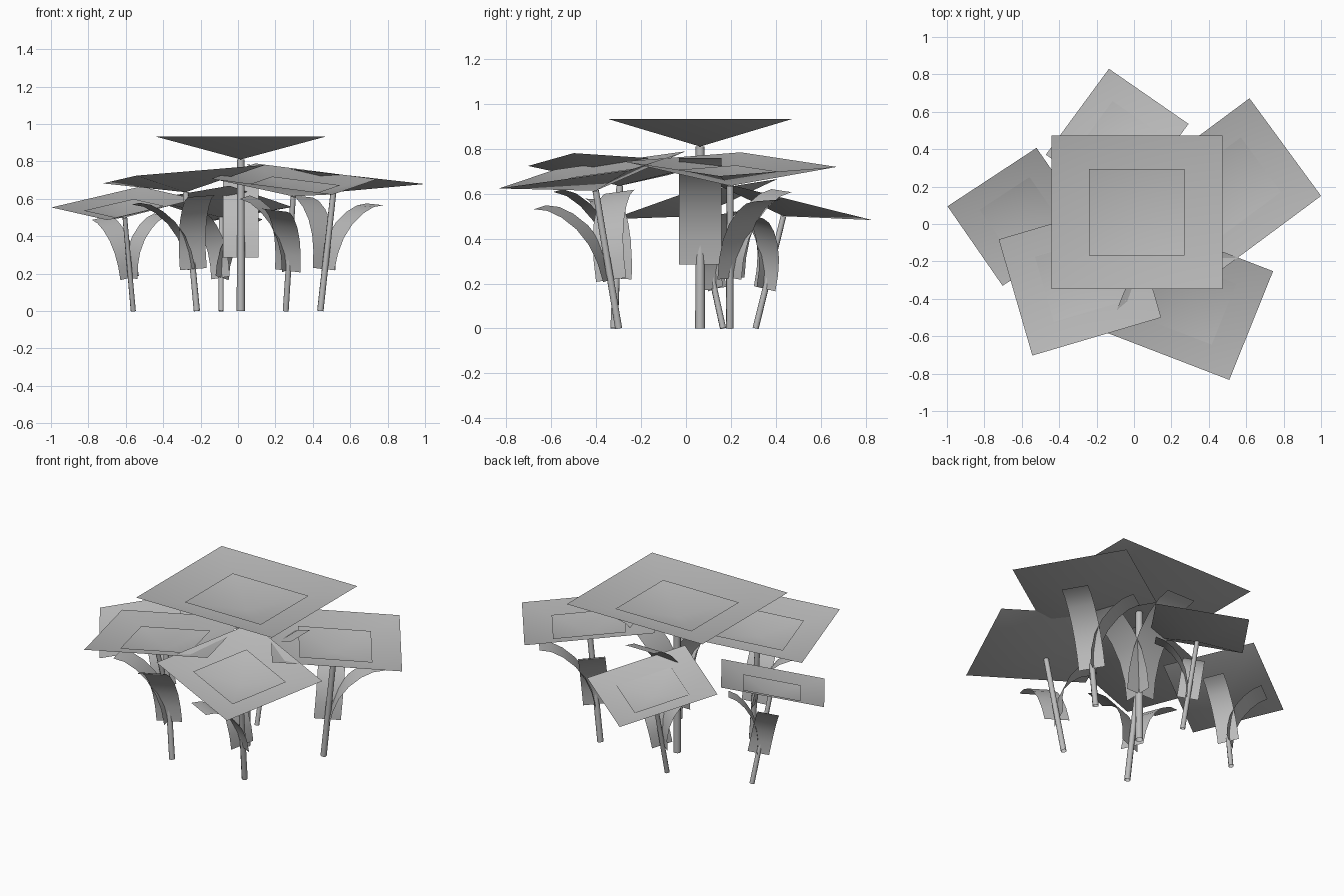
import bpy, bmesh, math
from mathutils import Matrix, Vector

if "Cube" in bpy.data.objects:
    bpy.data.objects.remove(bpy.data.objects["Cube"], do_unlink=True)

grey = bpy.data.materials.new("soft_grey")
grey.use_nodes = True
grey.diffuse_color = (0.5, 0.5, 0.5, 1)
grey.node_tree.nodes["Principled BSDF"].inputs["Base Color"].default_value = (0.5, 0.5, 0.5, 1)

# Proportions of the largest plant
STEM_H, CANOPY_DEPTH = 0.81, 0.123
HALF_X, HALF_Y = 0.457, 0.411
INNER_SCALE, INNER_LIFT = 0.56, 0.01
LEAF_HALF = 0.095
LEAF_PATH = [(0.01, 0.285), (0.025, 0.4), (0.06, 0.51), (0.12, 0.61),
             (0.2, 0.69), (0.28, 0.74), (0.36, 0.76)]


def finish(name, bm, matrix):
    mesh = bpy.data.meshes.new(name)
    bm.to_mesh(mesh)
    bm.free()
    mesh.materials.append(grey)
    for p in mesh.polygons:
        p.use_smooth = True
    obj = bpy.data.objects.new(name, mesh)
    obj.matrix_world = matrix
    bpy.context.scene.collection.objects.link(obj)


def stem(name, matrix):
    # Open tube from the ground to the canopy tip
    bm = bmesh.new()
    bmesh.ops.create_cone(bm, cap_ends=False, segments=8, radius1=0.022, radius2=0.02,
                          depth=STEM_H, matrix=Matrix.Translation((0, 0, STEM_H / 2)))
    finish(name, bm, matrix)


def canopy(name, matrix):
    # Shallow four-sided bowl, open at the top
    bm = bmesh.new()
    rim = [bm.verts.new((sx * HALF_X, sy * HALF_Y, CANOPY_DEPTH))
           for sx, sy in ((-1, -1), (1, -1), (1, 1), (-1, 1))]
    tip = bm.verts.new((0, 0, 0))
    for a, b in zip(rim, rim[1:] + rim[:1]):
        bm.faces.new((a, b, tip))
    finish(name, bm, matrix)


def leaf(name, matrix):
    # Strip that rises along the stem and arches outward
    bm = bmesh.new()
    rows = [[bm.verts.new((r, s * LEAF_HALF, z)) for s in (-1, 1)] for r, z in LEAF_PATH]
    for a, b in zip(rows, rows[1:]):
        bm.faces.new((a[0], b[0], b[1], a[1]))
    finish(name, bm, matrix)


def plant(name, base, tip, turn):
    # The plant leans and scales so its stem runs from base to tip
    axis = Vector(tip) - Vector((*base, 0))
    lean = Vector((0, 0, 1)).rotation_difference(axis).to_matrix().to_4x4()
    m = (Matrix.Translation((*base, 0)) @ lean
         @ Matrix.Rotation(math.radians(turn), 4, 'Z')
         @ Matrix.Scale(axis.length / STEM_H, 4))
    stem(name + "_stem", m)
    canopy(name + "_outer_canopy", m @ Matrix.Translation((0, 0, STEM_H)))
    canopy(name + "_inner_canopy", m @ Matrix.Translation((0, 0, STEM_H + INNER_LIFT))
           @ Matrix.Scale(INNER_SCALE, 4))
    for i in range(2):
        leaf(f"{name}_leaf_{i + 1}", m @ Matrix.Rotation(math.pi / 2 * i, 4, 'Z'))


plant("centre", (0.015, 0.063), (0.015, 0.063, 0.81), 0)
plant("back", (-0.09, 0.31), (-0.09, 0.434, 0.5), 234.5)
plant("left", (0.44, 0.195), (0.51, 0.197, 0.635), 36.4)
plant("right", (-0.56, 0.165), (-0.605, 0.055, 0.5), 34)
plant("front_right", (-0.22, -0.32), (-0.28, -0.295, 0.635), 196.3)
plant("front_left", (0.255, -0.3), (0.295, -0.402, 0.613), 158.5)
